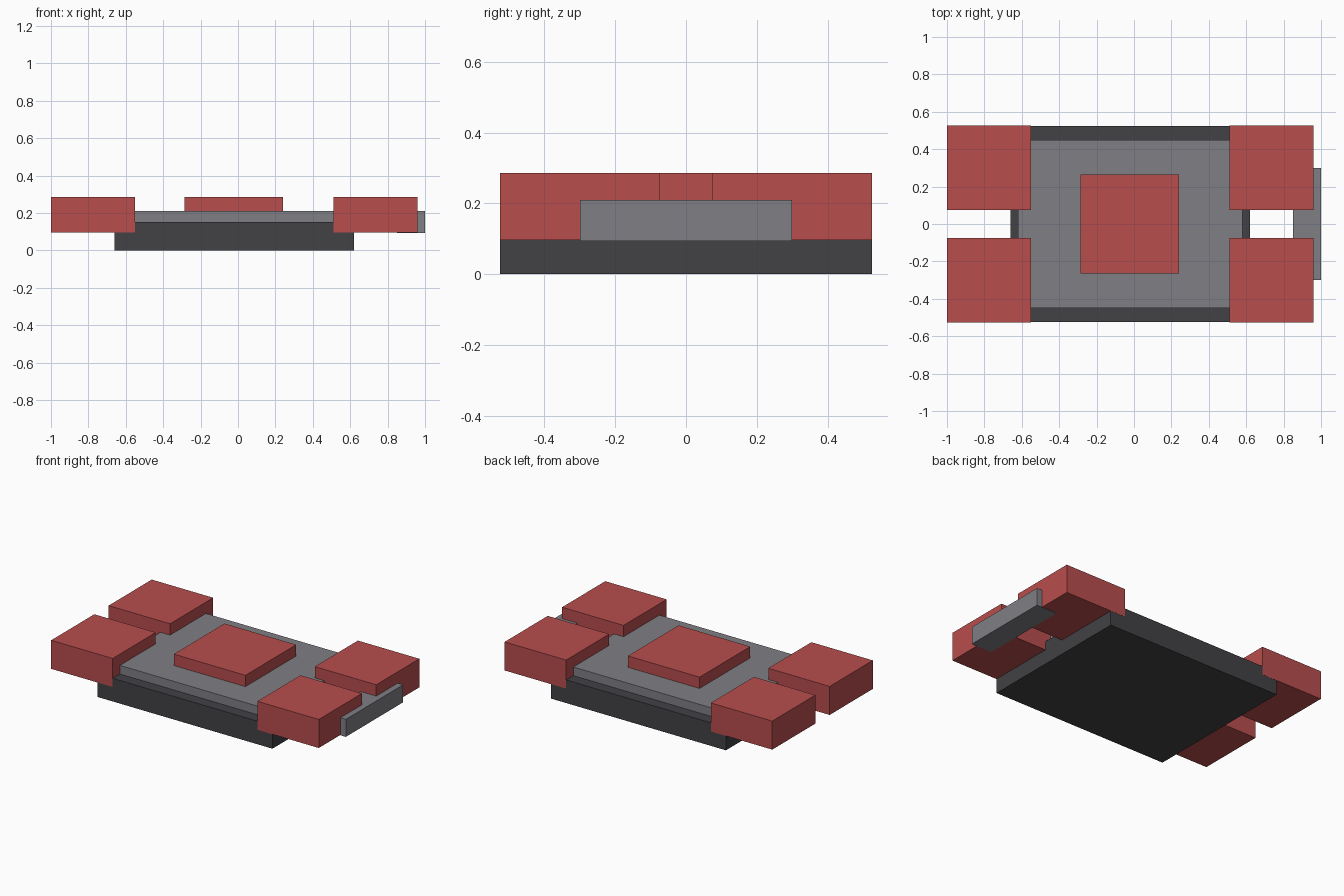
import bpy
from mathutils import Vector

cube = bpy.data.objects.get("Cube")
if cube:
    bpy.data.objects.remove(cube, do_unlink=True)


def material(name, rgb):
    mat = bpy.data.materials.new(name)
    mat.use_nodes = True
    color = (*rgb, 1.0)
    mat.diffuse_color = color
    mat.node_tree.nodes["Principled BSDF"].inputs["Base Color"].default_value = color
    return mat


red = material("red", (0.48, 0.075, 0.075))
grey = material("grey", (0.215, 0.215, 0.235))
dark = material("dark_grey", (0.054, 0.054, 0.061))


def box(name, low, high, mat):
    """Flat-faced box between two opposite corners."""
    low, high = Vector(low), Vector(high)
    bpy.ops.mesh.primitive_cube_add(size=1, location=(low + high) / 2)
    obj = bpy.context.object
    obj.name = name
    for v in obj.data.vertices:
        v.co = v.co * (high - low)
    obj.data.materials.append(mat)
    return obj


# Body: dark base, grey deck, raised centre hatch
box("base", (-0.66, -0.525, 0), (0.62, 0.525, 0.153), dark)
box("deck", (-0.62, -0.45, 0.14), (0.58, 0.45, 0.21), grey)
box("centre_hatch", (-0.285, -0.265, 0.20), (0.24, 0.265, 0.285), red)

# Corner blocks, a hair proud of the base sides
for end, x in (("left", 0.51), ("right", -1.0)):
    for side, y in (("front", -0.526), ("back", 0.075)):
        box(f"{side}_{end}_block", (x, y, 0.096), (x + 0.45, y + 0.451, 0.285), red)

# Bumper bridging the two blocks at the left end
box("bumper", (0.85, -0.30, 0.094), (1.0, 0.30, 0.21), grey)
